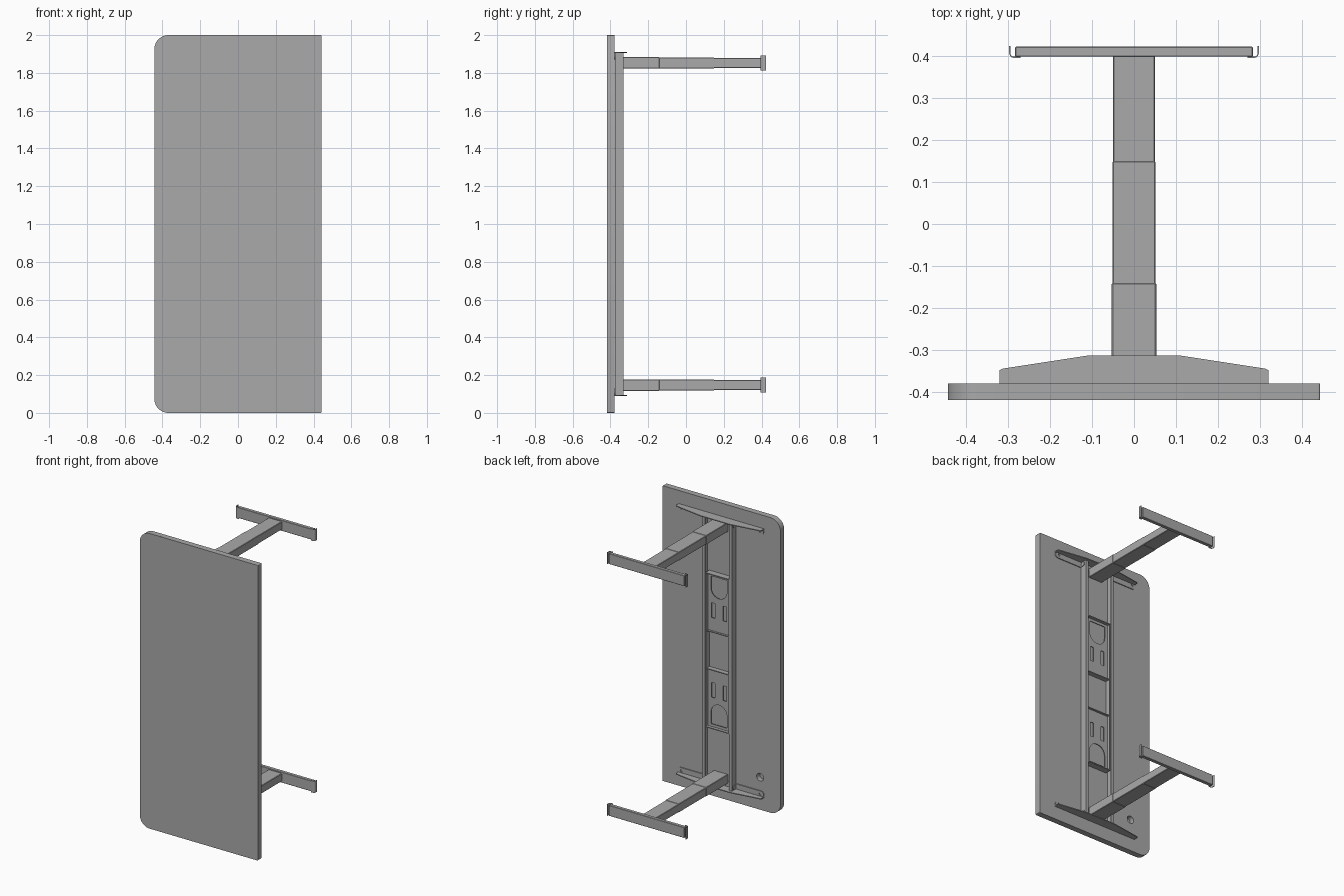
import bpy, bmesh, math
from mathutils import Matrix

if "Cube" in bpy.data.objects:
    bpy.data.objects.remove(bpy.data.objects["Cube"])

grey = bpy.data.materials.new("mid_grey")
grey.diffuse_color = (0.4, 0.4, 0.4, 1)
grey.use_nodes = True
grey.node_tree.nodes["Principled BSDF"].inputs["Base Color"].default_value = grey.diffuse_color
FACING = Matrix.Rotation(math.pi / 2, 4, 'X')   # lays a drawn (x, z) outline upright
FLAT = Matrix.Identity(4)                       # keeps an (x, y) outline horizontal


def add(name, mesh):
    mesh.materials.clear()
    mesh.materials.append(grey)
    ob = bpy.data.objects.new(name, mesh)
    bpy.context.collection.objects.link(ob)
    return ob


def box(name, x0, x1, y0, y1, z0, z1, bevel=0):
    bm = bmesh.new()
    bmesh.ops.create_cube(bm, size=1)
    for v in bm.verts:
        v.co = ((x0 + x1) / 2 + v.co.x * (x1 - x0),
                (y0 + y1) / 2 + v.co.y * (y1 - y0),
                (z0 + z1) / 2 + v.co.z * (z1 - z0))
    if bevel:
        bmesh.ops.bevel(bm, geom=bm.edges[:], offset=bevel, segments=1, affect='EDGES')
    me = bpy.data.meshes.new(name)
    bm.to_mesh(me)
    bm.free()
    return add(name, me)


def plate(name, loops, frame, offset, depth):
    """Filled outline with holes, given a thickness."""
    cu = bpy.data.curves.new(name, 'CURVE')
    cu.dimensions, cu.fill_mode, cu.extrude = '2D', 'BOTH', depth / 2
    for pts in loops:
        sp = cu.splines.new('POLY')
        sp.points.add(len(pts) - 1)
        for p, (a, b) in zip(sp.points, pts):
            p.co = (a, b, 0, 1)
        sp.use_cyclic_u = True
    tmp = bpy.data.objects.new(name + "_outline", cu)
    bpy.context.collection.objects.link(tmp)
    dg = bpy.context.evaluated_depsgraph_get()
    me = bpy.data.meshes.new_from_object(tmp.evaluated_get(dg))
    bpy.data.objects.remove(tmp)
    me.transform(Matrix.Translation(offset) @ frame)
    for p in me.polygons:
        p.use_smooth = True
    me.set_sharp_from_angle(angle=math.radians(30))
    return add(name, me)


def arc(cx, cy, r, a0, a1, n=10):
    return [(cx + r * math.cos(math.radians(a0 + (a1 - a0) * i / n)),
             cy + r * math.sin(math.radians(a0 + (a1 - a0) * i / n))) for i in range(n + 1)]


def rect(x0, x1, z0, z1):
    return [(x0, z0), (x1, z0), (x1, z1), (x0, z1)]


def circle(cx, cy, r, n=24):
    return arc(cx, cy, r, 0, 360, n)[:-1]


def rod(name, x, y, z, r, length):
    bm = bmesh.new()
    bmesh.ops.create_cone(bm, cap_ends=True, segments=20, radius1=r, radius2=r, depth=length,
                          matrix=Matrix.Translation((x, y, z)) @ Matrix.Rotation(math.pi / 2, 4, 'Y'))
    me = bpy.data.meshes.new(name)
    bm.to_mesh(me)
    bm.free()
    return add(name, me)


# Table top: two rounded corners on the left, cable hole open to the back
R = 0.075
outline = (arc(-0.443 + R, R, R, 180, 270) + arc(0.437, 0.006, 0.006, 270, 360, 3)
           + arc(0.437, 1.994, 0.006, 0, 90, 3) + arc(-0.443 + R, 2 - R, R, 90, 180))
plate("table_top_face", [outline], FACING, (0, -0.416, 0), 0.006)
plate("table_top", [outline, circle(-0.29, 0.22, 0.026)], FACING, (0, -0.396, 0), 0.034)

# Side rails: thin web with an inward flange, plus bolts at the ends
for s, side in ((-1, "left"), (1, "right")):
    box(side + "_rail_web", *sorted((s * 0.112, s * 0.104)), -0.377, -0.33, 0.094, 1.906)
    box(side + "_rail_flange", *sorted((s * 0.105, s * 0.09)), -0.335, -0.33, 0.094, 1.906)
    for z in (0.113, 1.887):
        rod(side + "_rail_bolt", s * 0.113, -0.356, z, 0.015, 0.006)

# Both ends: cross bracket, leg and foot (t points towards the middle)
for t, z_end, end in ((1, 0.0, "lower"), (-1, 2.0, "upper")):
    def zz(a, b):
        return sorted((z_end + t * a, z_end + t * b))

    # Tapered bracket plate and its mounting flange
    profile = [(-0.32, -0.379), (0.32, -0.379), (0.32, -0.348), (0.312, -0.344), (0.11, -0.313),
               (-0.11, -0.313), (-0.312, -0.344), (-0.32, -0.348)]
    plate(end + "_bracket", [profile], FLAT, (0, 0, z_end + t * 0.092), 0.006)
    z0, z1 = zz(0.09, 0.13)
    zm = (z0 + z1) / 2
    flange = arc(0.30, zm, 0.02, -90, 90) + arc(-0.30, zm, 0.02, 90, 270)
    plate(end + "_bracket_flange", [flange, circle(0.295, zm, 0.009, 16),
                                    circle(-0.295, zm, 0.009, 16)], FACING, (0, -0.376, 0), 0.006)

    # Telescoping leg in three stages
    c = z_end + t * 0.147
    for part, hx, hz, y0, y1 in (("outer", 0.053, 0.031, -0.375, -0.14),
                                 ("middle", 0.0515, 0.029, -0.15, 0.15),
                                 ("inner", 0.050, 0.027, 0.14, 0.405)):
        box(f"{end}_leg_{part}", -hx, hx, y0, y1, c - hz, c + hz, 0.003)

    # Foot bar with thin curled end caps
    box(end + "_foot", -0.283, 0.283, 0.398, 0.422, c - 0.036, c + 0.036, 0.002)
    for s in (-1, 1):
        curl = ([(0.270, 0.395), (0.285, 0.395)] + arc(0.285, 0.407, 0.012, -90, 0, 5)
                + [(0.297, 0.423), (0.294, 0.423)] + arc(0.285, 0.407, 0.009, 0, -90, 5)
                + [(0.270, 0.398)])
        plate(end + "_foot_cap", [[(s * x, y) for x, y in curl]], FLAT, (0, 0, c), 0.08)

    # Cable tray panel with U opening and two slots
    def m(pts):
        return [(x, z_end + t * z) for x, z in pts]

    u_hole = [(-0.06, 0.50), (0.06, 0.50)] + arc(0, 0.58, 0.06, 0, 180)
    plate(end + "_tray_panel", [m(rect(-0.088, 0.088, 0.48, 0.87)), m(u_hole),
                                m(rect(-0.055, -0.03, 0.68, 0.78)), m(rect(0.03, 0.055, 0.68, 0.78))],
          FACING, (0, -0.355, 0), 0.004)
    box(end + "_tray_end", -0.088, 0.088, -0.375, -0.333, *zz(0.476, 0.482))
    box(end + "_tray_step", -0.088, 0.088, -0.375, -0.340, *zz(0.868, 0.874))

# Recessed middle of the tray and its side lips
box("tray_middle_floor", -0.088, 0.088, -0.376, -0.372, 0.87, 1.13)
for s, side in ((-1, "left"), (1, "right")):
    box(side + "_tray_lip", *sorted((s * 0.088, s * 0.084)), -0.375, -0.336, 0.48, 1.52)
